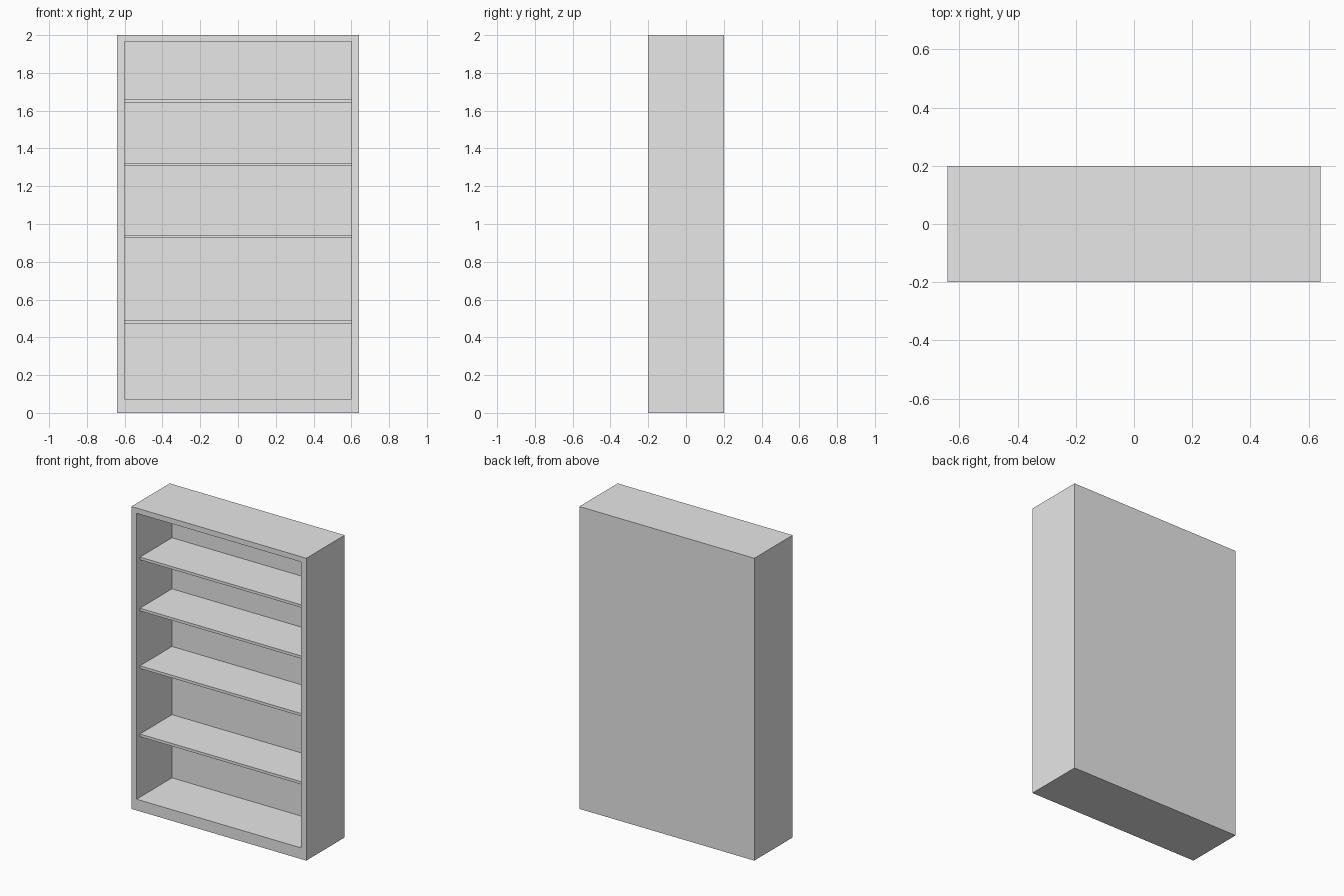
import bpy
import bmesh

cube = bpy.data.objects.get("Cube")
if cube:
    bpy.data.objects.remove(cube, do_unlink=True)

# Single light grey finish
grey = bpy.data.materials.new("light_grey")
grey.use_nodes = True
colour = (0.8, 0.8, 0.8, 1)
grey.diffuse_color = colour
grey.node_tree.nodes["Principled BSDF"].inputs["Base Color"].default_value = colour

# Overall size and opening
HALF_W, HALF_D, HEIGHT = 0.64, 0.2, 2.0
OPEN_W, OPEN_LOW, OPEN_HIGH = 0.602, 0.074, 1.965
BACK_Y = 0.17


def add_object(name, bm):
    mesh = bpy.data.meshes.new(name)
    bm.to_mesh(mesh)
    bm.free()
    mesh.materials.append(grey)
    obj = bpy.data.objects.new(name, mesh)
    bpy.context.collection.objects.link(obj)
    return obj


def box(low, high):
    bm = bmesh.new()
    bmesh.ops.create_cube(bm, size=1)
    for v in bm.verts:
        for i in range(3):
            v.co[i] = low[i] if v.co[i] < 0 else high[i]
    return bm


# Case: a box whose front face is inset to a frame and pushed back
bm = box((-HALF_W, -HALF_D, 0), (HALF_W, HALF_D, HEIGHT))
bm.normal_update()
front = min(bm.faces, key=lambda f: f.calc_center_median().y)
bmesh.ops.inset_individual(bm, faces=[front], thickness=0.03)
for v in front.verts:
    v.co.x = OPEN_W if v.co.x > 0 else -OPEN_W
    v.co.z = OPEN_HIGH if v.co.z > HEIGHT / 2 else OPEN_LOW
recess = bmesh.ops.extrude_discrete_faces(bm, faces=[front])["faces"][0]
for v in recess.verts:
    v.co.y = BACK_Y
bmesh.ops.recalc_face_normals(bm, faces=bm.faces)
add_object("bookcase_case", bm)

# Shelves, set back a little from the front frame
for i, top in enumerate((0.492, 0.943, 1.324, 1.662), start=1):
    add_object(f"shelf_{i}", box((-OPEN_W, -0.165, top - 0.018),
                                 (OPEN_W, BACK_Y, top)))
